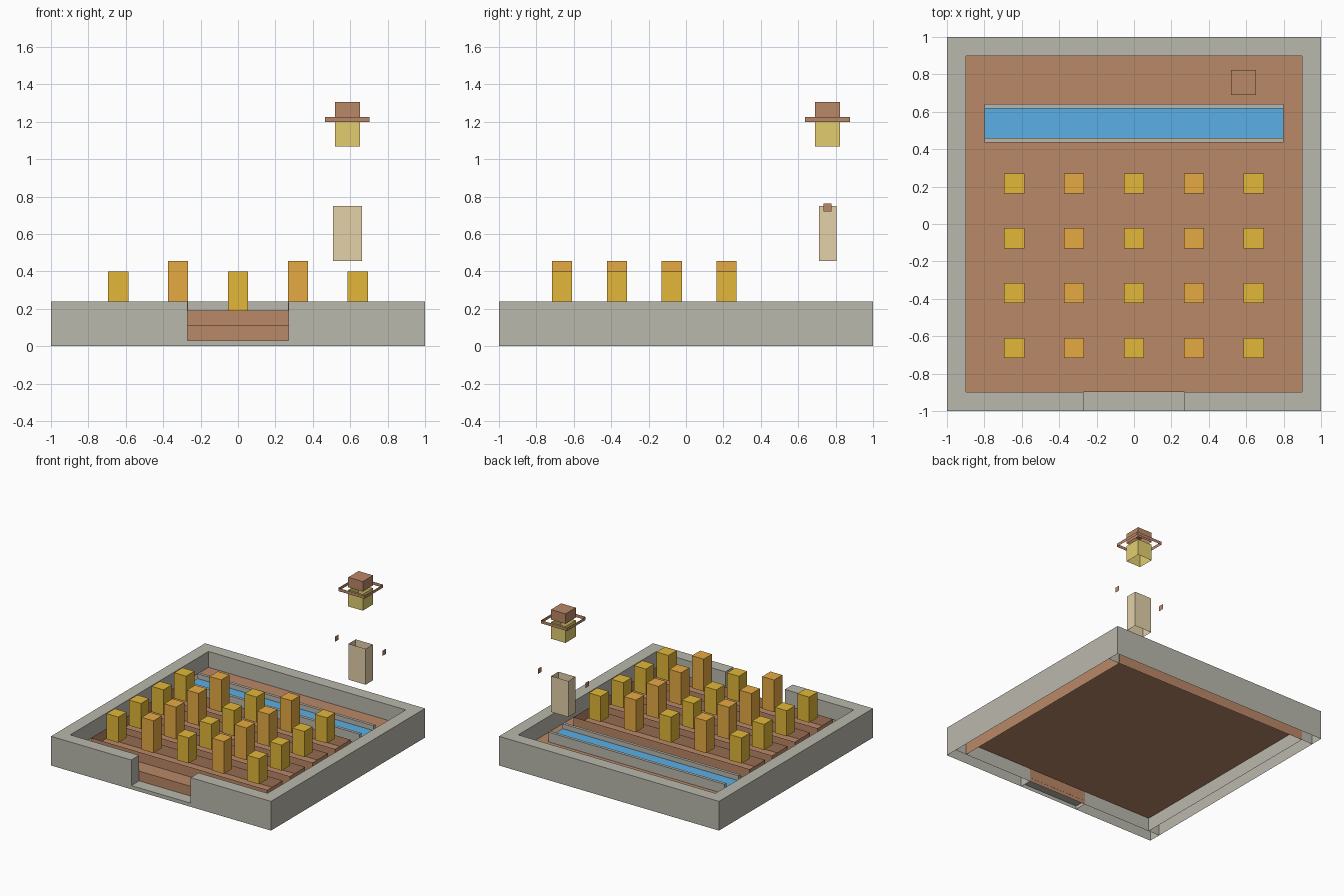
import bpy, bmesh

old = bpy.data.objects.get("Cube")
if old:
    bpy.data.objects.remove(old, do_unlink=True)


def linear(v):
    v /= 255
    return v / 12.92 if v <= 0.04 else ((v + 0.055) / 1.055) ** 2.4


def material(name, *rgb):
    col = [linear(v) for v in rgb] + [1]
    m = bpy.data.materials.new(name)
    m.use_nodes = True
    m.diffuse_color = col
    m.node_tree.nodes["Principled BSDF"].inputs["Base Color"].default_value = col
    return m


stone = material("stone grey", 186, 184, 173)
soil = material("soil brown", 186, 136, 103)
water = material("water blue", 91, 175, 230)
yellow = material("crop yellow", 226, 183, 57)
orange = material("crop orange", 229, 170, 66)
cloth = material("cloth tan", 227, 209, 170)
straw = material("straw", 226, 206, 111)

SIDES = ("-x", "+x", "-y", "+y")
NO_BOTTOM = SIDES + ("+z",)


def box(name, mat, xs, ys, zs, keep=NO_BOTTOM):
    """Box between the given limits with only the kept faces."""
    bm = bmesh.new()
    bmesh.ops.create_cube(bm, size=1)
    drop = []
    for f in bm.faces:
        axis = max(range(3), key=lambda i: abs(f.normal[i]))
        if ("+" if f.normal[axis] > 0 else "-") + "xyz"[axis] not in keep:
            drop.append(f)
    bmesh.ops.delete(bm, geom=drop, context="FACES")
    for v in bm.verts:
        for i, (lo, hi) in enumerate((xs, ys, zs)):
            v.co[i] = hi if v.co[i] > 0 else lo
    mesh = bpy.data.meshes.new(name)
    bm.to_mesh(mesh)
    bm.free()
    mesh.materials.append(mat)
    bpy.context.collection.objects.link(bpy.data.objects.new(name, mesh))


def around(c, half):
    return (c - half, c + half)


# Stone surround, open underneath, with a low entry at the front
INNER, GAP, WALL = 0.897, 0.27, (0, 0.24)
box("wall_back", stone, (-1, 1), (INNER, 1), WALL)
box("wall_left", stone, (INNER, 1), (-INNER, INNER), WALL)
box("wall_right", stone, (-1, -INNER), (-INNER, INNER), WALL)
box("wall_front_left", stone, (GAP, 1), (-1, -INNER), WALL)
box("wall_front_right", stone, (-1, -GAP), (-1, -INNER), WALL)
box("entry_sill", stone, (-GAP, GAP), (-1, -INNER), (0, 0.03), ("-y", "+z"))

# Hollow soil slab, tucked just inside the wall faces
edge = around(0, INNER + 0.001)
box("soil_floor", soil, edge, edge, (0, 0.11))

# Bed borders and crops alternating by column
for r in range(4):
    y = 0.217 - 0.2933 * r
    box(f"bed_{r}", soil, (-0.8, 0.8), around(y, 0.1), (0.11, 0.19), SIDES)
    for c in range(5):
        tall = c % 2
        box(f"crop_{r}_{c}", orange if tall else yellow,
            around(0.32 * (c - 2), 0.054), around(y, 0.054),
            (0.19, 0.455 if tall else 0.40))

# Water trough with raised rims
for name, ys in (("front", (0.436, 0.46)), ("back", (0.617, 0.641))):
    box(f"trough_{name}", stone, (-0.8, 0.8), ys, (0.11, 0.19))
box("trough_water", water, (-0.8, 0.8), (0.46, 0.617), (0.11, 0.15))

# Scarecrow in floating, open pieces
X, Y = 0.585, 0.757
box("scarecrow_body", cloth, around(X, 0.078), around(Y, 0.047), (0.455, 0.75), SIDES)
box("scarecrow_arm_ends", soil, around(X, 0.216), around(Y, 0.022), (0.72, 0.763), ("-x", "+x"))
box("scarecrow_head", straw, around(X, 0.066), around(Y, 0.067), (1.068, 1.203), SIDES)
box("hat_brim", soil, around(X, 0.119), around(Y, 0.12), (1.2, 1.225), SIDES)
box("hat_crown", soil, around(X, 0.066), around(Y, 0.067), (1.225, 1.307))
